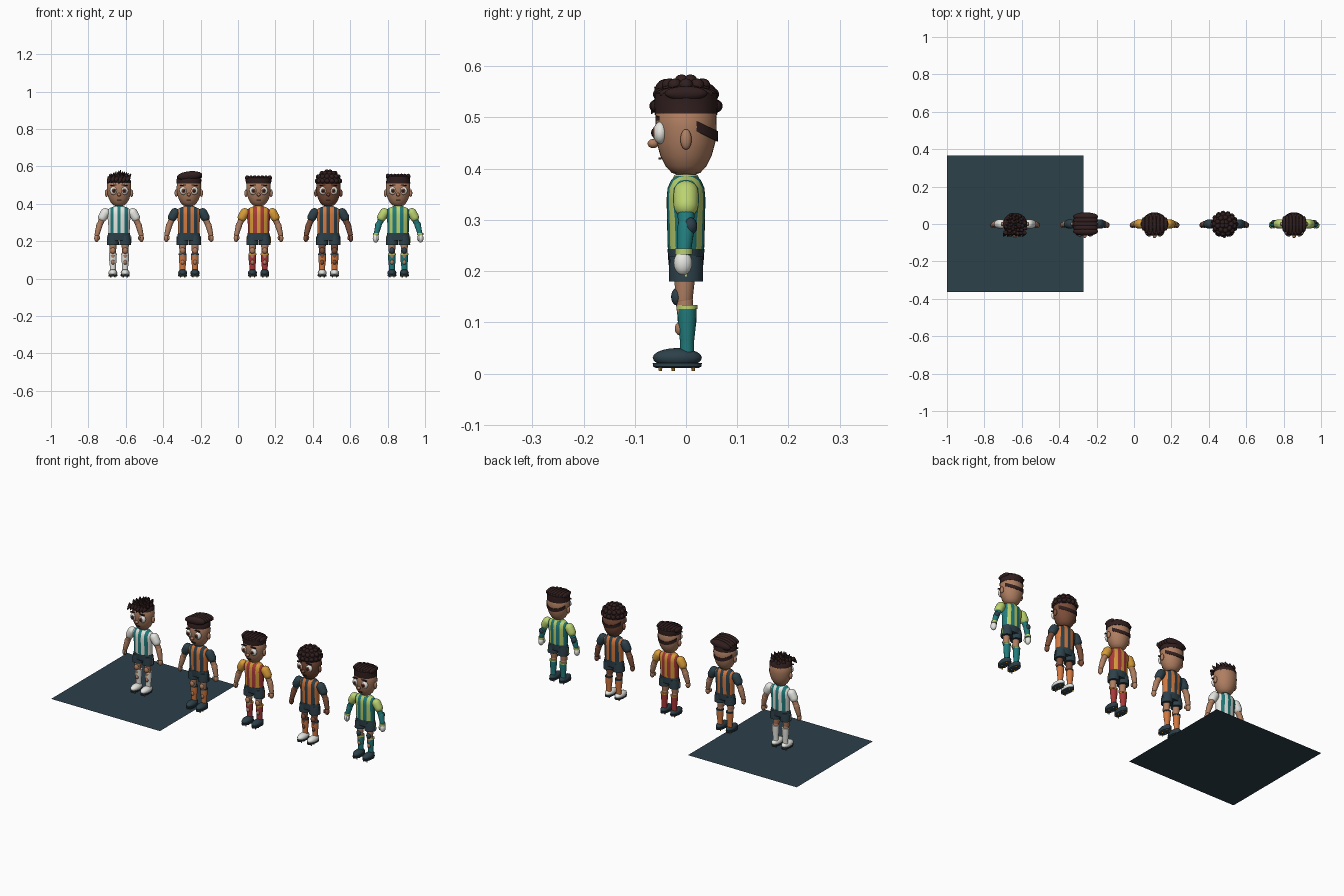
import bpy, bmesh, math, random
from mathutils import Vector, Matrix

random.seed(4)
if "Cube" in bpy.data.objects:
    bpy.data.objects.remove(bpy.data.objects["Cube"])

COLOURS = {
    "tan_skin": (.43, .21, .12), "brown_skin": (.2, .075, .04), "dark_hair": (.03, .013, .013),
    "navy": (.026, .052, .068), "teal": (.015, .2, .2), "orange": (.65, .19, .05),
    "white": (.82, .82, .78), "lime": (.5, .65, .16), "red": (.4, .04, .04), "gold": (.68, .33, .04),
}
MATS = {}
for key, rgb in COLOURS.items():
    m = bpy.data.materials.new(key)
    m.use_nodes = True
    m.diffuse_color = (*rgb, 1)
    m.node_tree.nodes["Principled BSDF"].inputs["Base Color"].default_value = (*rgb, 1)
    MATS[key] = m

root_x = 0.0


def finish(name, bm, colours, rule=None):
    """Turn a bmesh into a smooth-shaded object standing at the current figure."""
    bmesh.ops.recalc_face_normals(bm, faces=bm.faces)
    if rule:
        for f in bm.faces:
            f.material_index = rule(f.calc_center_median())
    me = bpy.data.meshes.new(name)
    bm.to_mesh(me)
    bm.free()
    for c in colours:
        me.materials.append(MATS[c])
    me.shade_smooth()
    me.set_sharp_from_angle(angle=.75)
    ob = bpy.data.objects.new(name, me)
    ob.location.x = root_x
    bpy.context.collection.objects.link(ob)
    return ob


def ball(name, colour, loc, size, rot=None, seg=16):
    bm = bmesh.new()
    bmesh.ops.create_uvsphere(bm, u_segments=seg, v_segments=seg // 2 + 2, radius=1)
    mat = Matrix.Translation(loc) @ (rot or Matrix()) @ Matrix.Diagonal((*size, 1))
    bm.transform(mat)
    return finish(name, bm, [colour])


def box(name, colour, loc, size, rot=None):
    bm = bmesh.new()
    bmesh.ops.create_cube(bm, size=1)
    bm.transform(Matrix.Translation(loc) @ (rot or Matrix()) @ Matrix.Diagonal((*size, 1)))
    return finish(name, bm, [colour])


def loft(rings, seg=24, matrix=None):
    """Stack elliptical rings given as (z, x radius, y radius)."""
    bm = bmesh.new()
    loops = []
    for z, rx, ry in rings:
        loops.append([bm.verts.new((rx * math.cos(a), ry * math.sin(a), z))
                      for a in (math.tau * i / seg for i in range(seg))])
    for lo, hi in zip(loops, loops[1:]):
        for i in range(seg):
            j = (i + 1) % seg
            bm.faces.new((lo[i], lo[j], hi[j], hi[i]))
    bm.faces.new(loops[0][::-1])
    bm.faces.new(loops[-1])
    if matrix:
        bm.transform(matrix)
    return bm


def limb(name, colour, a, b, r0, r1):
    """Rounded tapering tube from a to b."""
    a, b = Vector(a), Vector(b)
    d = b - a
    rings = []
    for i in range(5):
        t = math.radians(-80 + 20 * i)
        rings.append((r0 * math.sin(t), r0 * math.cos(t), r0 * math.cos(t)))
    for i in range(5):
        t = math.radians(20 * i)
        rings.append((d.length + r1 * math.sin(t), r1 * math.cos(t), r1 * math.cos(t)))
    mat = Matrix.Translation(a) @ d.to_track_quat('Z', 'Y').to_matrix().to_4x4()
    return finish(name, loft(rings, 16, mat), [colour])


def spike(name, a, b, r):
    a, b = Vector(a), Vector(b)
    d = b - a
    mat = Matrix.Translation(a) @ d.to_track_quat('Z', 'Y').to_matrix().to_4x4()
    return finish(name, loft([(0, r, r), (d.length * .5, r * .7, r * .7), (d.length, .001, .001)], 8, mat), ["dark_hair"])


def shirt(base, stripe):
    bm = loft([(.232, .056, .034), (.25, .057, .036), (.3, .058, .037), (.34, .064, .038),
               (.362, .064, .036), (.376, .052, .03), (.386, .028, .022)], 32)
    centres, half = (-.038, 0, .038), .009
    for c in centres:
        for edge in (c - half, c + half):
            bmesh.ops.bisect_plane(bm, geom=bm.verts[:] + bm.edges[:] + bm.faces[:],
                                   plane_co=(edge, 0, 0), plane_no=(1, 0, 0))
    finish("shirt", bm, [base, stripe], lambda p: int(any(abs(p.x - c) < half for c in centres)))
    finish("collar", loft([(.381, .029, .024), (.385, .029, .024), (.389, .024, .021)]), [stripe])


def nape_band():
    """Shaved-in strip of hair wrapping round the back of the head."""
    bm = bmesh.new()
    cols = []
    for i in range(17):
        a = math.radians(20 + 140 * i / 16)
        drop = .03 * math.sin(a)
        cols.append([bm.verts.new((.066 * s * math.cos(a), .0615 * s * math.sin(a), z - drop))
                     for s, z in ((.98, .483), (1.01, .483), (1.02, .503), (.98, .503))])
    for p, q in zip(cols, cols[1:]):
        for k in range(4):
            n = (k + 1) % 4
            bm.faces.new((p[k], p[n], q[n], q[k]))
    finish("back_hair_band", bm, ["dark_hair"])


def hair(style):
    h = "dark_hair"
    if style == "spiky":
        finish("hair_cap", loft([(.505, .064, .059), (.525, .063, .059), (.545, .045, .044), (.556, .012, .012)]), [h])
        for i in range(28):
            a, r = i * 2.4, .052 * math.sqrt(i / 28)
            x, y = r * math.cos(a), r * math.sin(a)
            spike("hair_spike", (x, y, .535), (x * 1.25 + .008, y * 1.2 - .006, .583 - r * .5), .012)
        for i in range(6):
            x = -.05 + .02 * i
            spike("fringe_spike", (x, -.045, .54), (x - .012, -.068, .507 + .004 * (i % 3)), .013)
        return
    nape_band()
    if style == "quiff":
        finish("hair_cap", loft([(.508, .066, .061), (.53, .067, .062), (.552, .052, .05), (.562, .015, .015)]), [h])
        for i in range(5):
            ball("quiff_lock", h, (.004, -.04 + .02 * i, .55 - .002 * i), (.068, .022, .024),
                 Matrix.Rotation(-.1, 4, 'Y'))
    elif style == "curly":
        finish("hair_cap", loft([(.505, .066, .061), (.535, .065, .06), (.56, .048, .046), (.572, .015, .015)]), [h])
        for ring, (z, r, n) in enumerate(((.522, .058, 15), (.545, .051, 13), (.563, .034, 9), (.571, .012, 4))):
            for i in range(n):
                a = math.tau * (i + .5 * (ring % 2)) / n
                ball("curl", h, (r * 1.05 * math.cos(a), r * math.sin(a), z), (.014, .014, .013), seg=10)
    else:
        top = .538 if style == "flat" else .547
        wide = .07 if style == "flat" else .063
        finish("hair_cap", loft([(.508, .066, .061), (.525, wide, .062), (top, wide, .061), (top + .006, .05, .05)]), [h])
        for i in range(7):
            x = (-.06 + .02 * i) * wide / .07
            reach = math.sqrt(1 - (x / .075) ** 2) * .06
            ball("hair_braid", h, (x, 0, top), (.012, reach, .014))


def head(skin):
    finish("neck", loft([(.37, .021, .019), (.4, .021, .019)]), [skin])
    finish("head", loft([(.387, .014, .014), (.392, .03, .028), (.405, .043, .04), (.425, .054, .05),
                         (.45, .062, .057), (.48, .065, .06), (.51, .064, .059), (.53, .05, .048),
                         (.545, .02, .02)], 32), [skin])
    ball("nose", skin, (0, -.064, .449), (.01, .011, .009))
    box("mouth", "dark_hair", (0, -.051, .42), (.024, .006, .004))
    for s in (-1, 1):
        ball("ear", skin, (s * .067, 0, .457), (.009, .011, .02))
        ball("eye", "white", (s * .029, -.05, .47), (.021, .014, .022))
        ball("iris", "brown_skin", (s * .028, -.06, .47), (.012, .006, .013))
        ball("pupil", "dark_hair", (s * .028, -.064, .47), (.007, .004, .008))
        box("eyebrow", "dark_hair", (s * .03, -.056, .499), (.032, .008, .006), Matrix.Rotation(s * .1, 4, 'Y'))


def arms(skin, sleeve, keeper):
    for s in (-1, 1):
        shoulder, elbow, wrist = (s * .074, 0, .352), (s * .105, 0, .285), (s * .118, -.004, .235)
        limb("upper_arm", "teal" if keeper else skin, shoulder, elbow, .019, .015)
        limb("sleeve", sleeve, shoulder, (s * .088, 0, .328), .025, .024)
        limb("forearm", "teal" if keeper else skin, elbow, wrist, .017, .013)
        hand, k = ("white", 1.2) if keeper else (skin, 1)
        ball("hand", hand, (s * .12, -.006, .216), (.013 * k, .015 * k, .02 * k))
        ball("thumb", hand, (s * .108, -.016, .218), (.006 * k, .006 * k, .012 * k))
        if keeper:
            ball("elbow_pad", "navy", (s * .107, .008, .288), (.016, .014, .017))
            finish("glove_cuff", loft([(.232, .017, .017), (.244, .017, .017)], 16,
                                      Matrix.Translation((s * .118, -.004, 0))), ["lime"])


def legs(skin, sock, trim, boot, keeper):
    finish("shorts_waist", loft([(.205, .062, .033), (.225, .062, .035), (.243, .058, .036)]), ["navy"])
    for s in (-1, 1):
        x = s * .033
        at = Matrix.Translation((x, 0, 0))
        finish("shorts_leg", loft([(.18, .032, .033), (.21, .031, .033), (.23, .026, .032)], 20, at), ["navy"])
        box("shorts_piping", trim, (s * .0635, 0, .207), (.004, .004, .035))
        limb("thigh", skin, (x, -.002, .2), (x, -.004, .145), .021, .017)
        ball("knee", "navy" if keeper else skin, (x, -.018, .15), (.014, .011, .017))
        limb("shin", skin, (x, -.003, .14), (x, .003, .06), .017, .013)
        finish("sock", loft([(.04, .016, .014), (.065, .016, .014), (.1, .02, .018), (.13, .02, .019)], 20,
                            Matrix.Translation((x, .002, 0))), [sock])
        finish("sock_cuff", loft([(.126, .0215, .0205), (.134, .0215, .0205)], 20, Matrix.Translation((x, .002, 0))), [trim])
        ball("shin_bulge", skin, (x, -.01, .088), (.01, .012, .014))
        ball("boot", boot, (x, -.017, .031), (.024, .048, .019))
        finish("sole", loft([(.011, .02, .042), (.014, .024, .047), (.021, .024, .048)], 20,
                            Matrix.Translation((x, -.017, 0))), ["navy"])
        for y in (-.05, -.025, .014):
            for dx in (-.011, .011):
                finish("stud", loft([(.005, .003, .003), (.012, .004, .004)], 8,
                                    Matrix.Translation((x + dx, y, 0))), ["gold"])


# Ground tile under the first figure
bm = bmesh.new()
bmesh.ops.create_grid(bm, x_segments=1, y_segments=1, size=.365)
bm.transform(Matrix.Translation((-.635, .002, 0)))
finish("ground_tile", bm, ["navy"])

# Team: skin, shirt, stripe, sleeve, sock, sock trim, boot, hair style
TEAM = [
    ("tan_skin", "white", "teal", "white", "white", "white", "white", "spiky"),
    ("tan_skin", "orange", "navy", "navy", "orange", "navy", "navy", "quiff"),
    ("tan_skin", "red", "gold", "gold", "red", "gold", "navy", "flat"),
    ("brown_skin", "orange", "navy", "navy", "orange", "navy", "white", "curly"),
    ("tan_skin", "teal", "lime", "lime", "teal", "lime", "navy", "braids"),
]
for i, (skin, base, stripe, sleeve, sock, trim, boot, style) in enumerate(TEAM):
    root_x = -.636 + .373 * i
    keeper = style == "braids"
    shirt(base, stripe)
    head(skin)
    hair(style)
    arms(skin, sleeve, keeper)
    legs(skin, sock, trim, boot, keeper)
